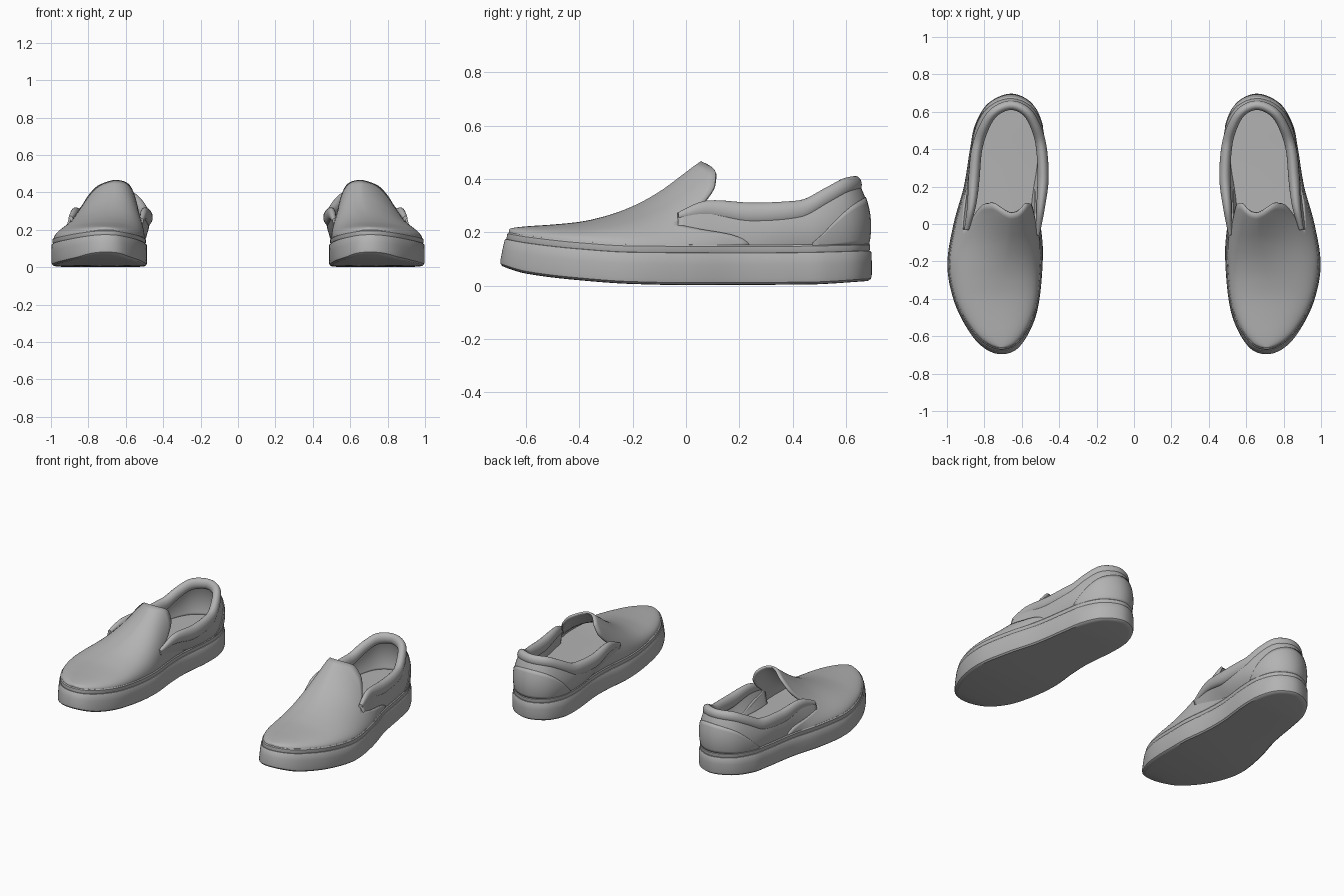
import bpy, bmesh, math
from mathutils import Vector

if "Cube" in bpy.data.objects:
    bpy.data.objects.remove(bpy.data.objects["Cube"])

grey = bpy.data.materials.new("plain grey")
grey.use_nodes = True
COLOUR = (0.45, 0.45, 0.45, 1)
grey.diffuse_color = COLOUR
grey.node_tree.nodes["Principled BSDF"].inputs["Base Color"].default_value = COLOUR


def table(*pairs):
    """Smooth curve through (position, value) pairs, clamped at both ends."""
    xs, ys = zip(*pairs)
    d = [(b - a) / (q - p) for a, b, p, q in zip(ys, ys[1:], xs, xs[1:])]
    m = [d[0]] + [2 * a * b / (a + b) if a * b > 0 else 0 for a, b in zip(d, d[1:])] + [d[-1]]

    def value(x):
        x = min(max(x, xs[0]), xs[-1])
        i = max(k for k in range(len(d)) if xs[k] <= x)
        w = xs[i + 1] - xs[i]
        t = (x - xs[i]) / w
        return (ys[i] * (1 + 2 * t) * (1 - t) ** 2 + ys[i + 1] * t * t * (3 - 2 * t)
                + w * (m[i] * t * (1 - t) ** 2 - m[i + 1] * t * t * (1 - t)))
    return value


def spline(points, closed, steps=8):
    """Catmull-Rom polyline through plan points."""
    p = [Vector(q) for q in points]
    n = len(p)
    get = (lambda i: p[i % n]) if closed else (lambda i: p[min(max(i, 0), n - 1)])
    out = []
    for i in range(n if closed else n - 1):
        a, b, c, d = (get(i + k) for k in (-1, 0, 1, 2))
        for s in range(steps):
            t = s / steps
            out.append((2 * b + (c - a) * t + (2 * a - 5 * b + 4 * c - d) * t * t
                        + (3 * b - a - 3 * c + d) * t ** 3) / 2)
    return out if closed else out + [p[-1]]


def normals(line, closed):
    n = len(line)
    out = []
    for i in range(n):
        a = line[i - 1] if closed or i else line[0]
        b = line[(i + 1) % n] if closed else line[min(i + 1, n - 1)]
        t = (b - a).normalized()
        out.append(Vector((t.y, -t.x)))
    return out


def resample(line, n):
    """Evenly spaced points along a polyline."""
    at = [0]
    for a, b in zip(line, line[1:]):
        at.append(at[-1] + (b - a).length)
    out, k = [], 0
    for i in range(n):
        s = at[-1] * i / (n - 1)
        while k < len(at) - 2 and at[k + 1] < s:
            k += 1
        out.append(line[k].lerp(line[k + 1], (s - at[k]) / (at[k + 1] - at[k])))
    return out


def loft(name, rows, ring=False, cap=None, thickness=0, sharp=40):
    """Skin rows of points; ring closes each row; the pair is mirrored in x."""
    bm = bmesh.new()
    v = [[bm.verts.new(p) for p in row] for row in rows]
    n = len(rows[0])
    for a, b in zip(v, v[1:]):
        for i in range(n if ring else n - 1):
            j = (i + 1) % n
            bm.faces.new((a[i], a[j], b[j], b[i]))
    for row in (v[0], v[-1]) if cap else ():
        if cap == "fan":
            bm.faces.new(row)
            continue
        for i in range(n // 2):  # strips across the length
            ids = dict.fromkeys((i, i + 1, n - i - 1, (n - i) % n))
            bm.faces.new([row[k] for k in ids])
    bmesh.ops.remove_doubles(bm, verts=bm.verts, dist=1e-5)
    bmesh.ops.recalc_face_normals(bm, faces=bm.faces)
    me = bpy.data.meshes.new(name)
    bm.to_mesh(me)
    bm.free()
    me.materials.append(grey)
    ob = bpy.data.objects.new(name, me)
    bpy.context.collection.objects.link(ob)
    bpy.ops.object.select_all(action="DESELECT")
    ob.select_set(True)
    bpy.context.view_layer.objects.active = ob
    bpy.ops.object.shade_smooth_by_angle(angle=math.radians(sharp))
    if thickness:
        mod = ob.modifiers.new("thickness", "SOLIDIFY")
        mod.thickness, mod.offset = thickness, 0
    ob.modifiers.new("pair", "MIRROR").use_mirror_merge = False
    return ob


# Plan outline: toe, outer side, heel, inner side
outline = spline([(.71, -.70), (.80, -.668), (.88, -.58), (.96, -.42), (.998, -.22),
                  (.965, 0), (.91, .2), (.877, .4), (.85, .53), (.78, .645), (.66, .697),
                  (.55, .65), (.495, .54), (.487, .4), (.507, .2), (.505, .05),
                  (.487, -.15), (.505, -.4), (.545, -.55), (.62, -.668)], True)
out_n = normals(outline, True)
sole_low = table((-.7, .075), (-.6, .045), (-.4, .02), (-.2, .006), (0, .002), (.45, .004), (.7, .018))
sole_high = table((-.68, .203), (-.6, .19), (-.4, .168), (-.2, .156), (.3, .154), (.7, .16))
toe_lean = table((-.7, .024), (-.55, .008), (-.35, 0), (.7, 0))


def inset(d, lean=1):
    return [p - n * (d + lean * toe_lean(p.y)) for p, n in zip(outline, out_n)]


# Sole: rounded bottom edge, side wall and a narrower upper band
rows = []
for d, f in [(.03, 0), (.012, .01), (.003, .06), (0, .16), (0, .5), (.002, .76), (.005, .79),
             (.009, .795), (.007, .83), (.007, .95), (.012, .99), (.032, 1)]:
    rows.append([(p.x, p.y, sole_low(p.y) * (1 - f) + sole_high(p.y) * f)
                 for p in inset(d, f)])
loft("sole", rows, ring=True, cap="strips", sharp=35)

# Vamp and tongue: arched sections from the toe to a shaped rear edge
edge = inset(.018)
half = len(edge) // 2
outer, inner = edge[:half + 1], [edge[0]] + edge[:half - 1:-1]


def side_x(line, y):
    for a, b in zip(line, line[1:]):
        if a.y <= y <= b.y:
            return a.x + (b.x - a.x) * (y - a.y) / max(b.y - a.y, 1e-6)
    return line[0].x


crest_z = table((-.68, .2), (-.65, .21), (-.6, .216), (-.5, .223), (-.4, .233), (-.3, .255), (-.2, .291),
                (-.1, .345), (0, .418), (.06, .462), (.12, .49))
crest_x = table((-.68, .71), (-.3, .70), (0, .66), (.3, .66))
power_out = table((-.6, 2.2), (-.4, 2), (-.1, 1.4), (.05, 1.3), (.24, 2))
rear_edge = table((0, .24), (.165, .1), (.36, -.03), (.52, .06), (.68, .108), (.8, .112), (1, .06))
COLS, ROWS = 72, 48
toe_y = edge[0].y
rows = []
for r in range(ROWS + 1):
    row = []
    for c in range(COLS + 1):
        a = math.pi * c / COLS
        sn, cs = max(math.sin(a), 0), math.cos(a)
        end = rear_edge(sn ** (2 / (1.4 if cs > 0 else 2.2)))
        y = toe_y + (end - toe_y) * (r / ROWS) ** 2
        p = power_out(y) if cs > 0 else 2.2
        mid = crest_x(y)
        width = abs(side_x(outer if cs > 0 else inner, y) - mid) if r else 0
        base = sole_high(y) - .006
        row.append((mid + math.copysign(width * abs(cs) ** (2 / p), cs), y,
                    base + (crest_z(y) - base) * sn ** (2 / p)))
    rows.append(row)
loft("vamp", rows, thickness=.012, sharp=50)

# Padded collar: swept ellipses that taper into the side gores
N = 73
path = resample(spline([(.895, -.03), (.868, .1), (.855, .25), (.84, .4), (.80, .52), (.745, .6), (.66, .635),
                        (.58, .605), (.53, .53), (.497, .42), (.486, .25), (.50, .08), (.515, -.06)],
                       False), N)
path_n = normals(path, False)
collar_z = table((-.06, .25), (.08, .285), (.25, .267), (.42, .277), (.53, .332), (.6, .37), (.64, .38))
collar_h = table((-.06, .01), (.08, .034), (.25, .044), (.42, .042), (.6, .035), (.64, .032))
collar_w = table((-.06, .01), (.08, .022), (.25, .03), (.64, .025))
rows = []
for p, n in zip(path, path_n):
    row = []
    for k in range(20):
        a = math.tau * k / 20
        q = p + n * (collar_w(p.y) * math.cos(a))
        row.append((q.x, q.y, collar_z(p.y) + collar_h(p.y) * math.sin(a)))
    rows.append(row)
loft("collar", rows, ring=True, cap="fan")

# Quarter: side and heel wall between the sole and the collar
rear = [p for i, p in enumerate(inset(.02)) if p.y > (-.04 if i < half else -.07)]
foot = resample(rear, N)
foot_n = normals(foot, False)
front_tuck = table((-.06, .028), (.05, .022), (.3, 0), (.7, 0))
bulge = table((-.06, 0), (.1, .004), (.4, .01), (.7, .022))


def wall(i, v, lift=0):
    b, n, t = foot[i], foot_n[i], path[i]
    low = b - n * front_tuck(b.y)
    top = t + path_n[i] * (.4 * collar_w(t.y))
    q = low.lerp(top, v) + n * (lift + bulge(b.y) * 4 * v * (1 - v))
    z = sole_high(b.y) - .008
    return (q.x, q.y, z + (collar_z(t.y) - z) * v)


loft("quarter", [[wall(i, k / 12) for i in range(N)] for k in range(13)], thickness=.012, sharp=50)

# Heel counter: thin raised patch with a curved top edge
ids = [i for i in range(N) if foot[i].y > .46]
patch_top = table((.46, .02), (.5, .22), (.56, .5), (.62, .68), (.69, .82))
loft("heel_counter", [[wall(i, patch_top(foot[i].y) * k / 8, .006) for i in ids] for k in range(9)],
     thickness=.008, sharp=50)
